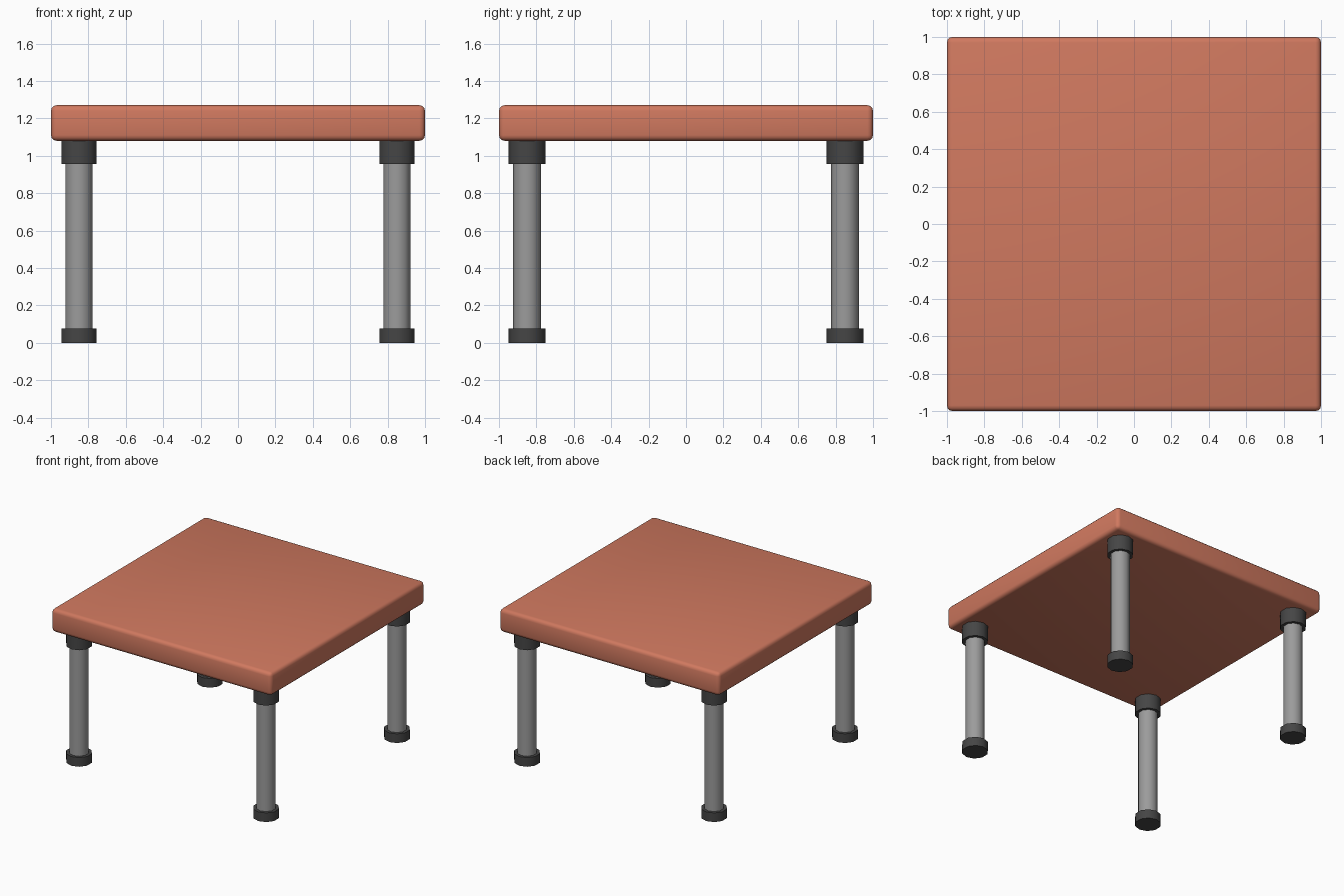
import bpy

if "Cube" in bpy.data.objects:
    bpy.data.objects.remove(bpy.data.objects["Cube"])


def material(name, rgb):
    m = bpy.data.materials.new(name)
    m.diffuse_color = (*rgb, 1)
    m.use_nodes = True
    m.node_tree.nodes["Principled BSDF"].inputs["Base Color"].default_value = m.diffuse_color
    return m


ORANGE = material("terracotta", (0.63, 0.19, 0.115))
GREY = material("metal grey", (0.33, 0.33, 0.33))
DARK = material("dark grey", (0.06, 0.06, 0.06))


def cylinder(name, x, y, z0, z1, r, mat):
    bpy.ops.mesh.primitive_cylinder_add(vertices=10, radius=r, depth=z1 - z0,
                                        location=(x, y, (z0 + z1) / 2))
    ob = bpy.context.object
    ob.name = name
    ob.data.materials.append(mat)
    bpy.ops.object.shade_smooth_by_angle(angle=0.8)


# Table top with rounded edges
bpy.ops.mesh.primitive_cube_add(size=1, location=(0, 0, 1.175))
top = bpy.context.object
top.name = "table_top"
top.scale = (2, 2, 0.19)
bpy.ops.object.transform_apply(location=False, rotation=False, scale=True)
top.data.materials.append(ORANGE)
bevel = top.modifiers.new("rounded_edges", "BEVEL")
bevel.width = 0.03
bevel.segments = 3
bpy.ops.object.modifier_apply(modifier=bevel.name)
bpy.ops.object.shade_smooth_by_angle(angle=0.8)

# Four legs, each with a foot and an upper collar
for sx, side in ((-1, "left"), (1, "right")):
    for sy, end in ((-1, "front"), (1, "back")):
        x, y = 0.85 * sx, 0.85 * sy
        tag = f"{end}_{side}"
        cylinder(f"{tag}_leg", x, y, 0.03, 1.07, 0.075, GREY)
        cylinder(f"{tag}_foot", x, y, 0, 0.075, 0.0995, DARK)
        cylinder(f"{tag}_collar", x, y, 0.957, 1.085, 0.0995, DARK)
